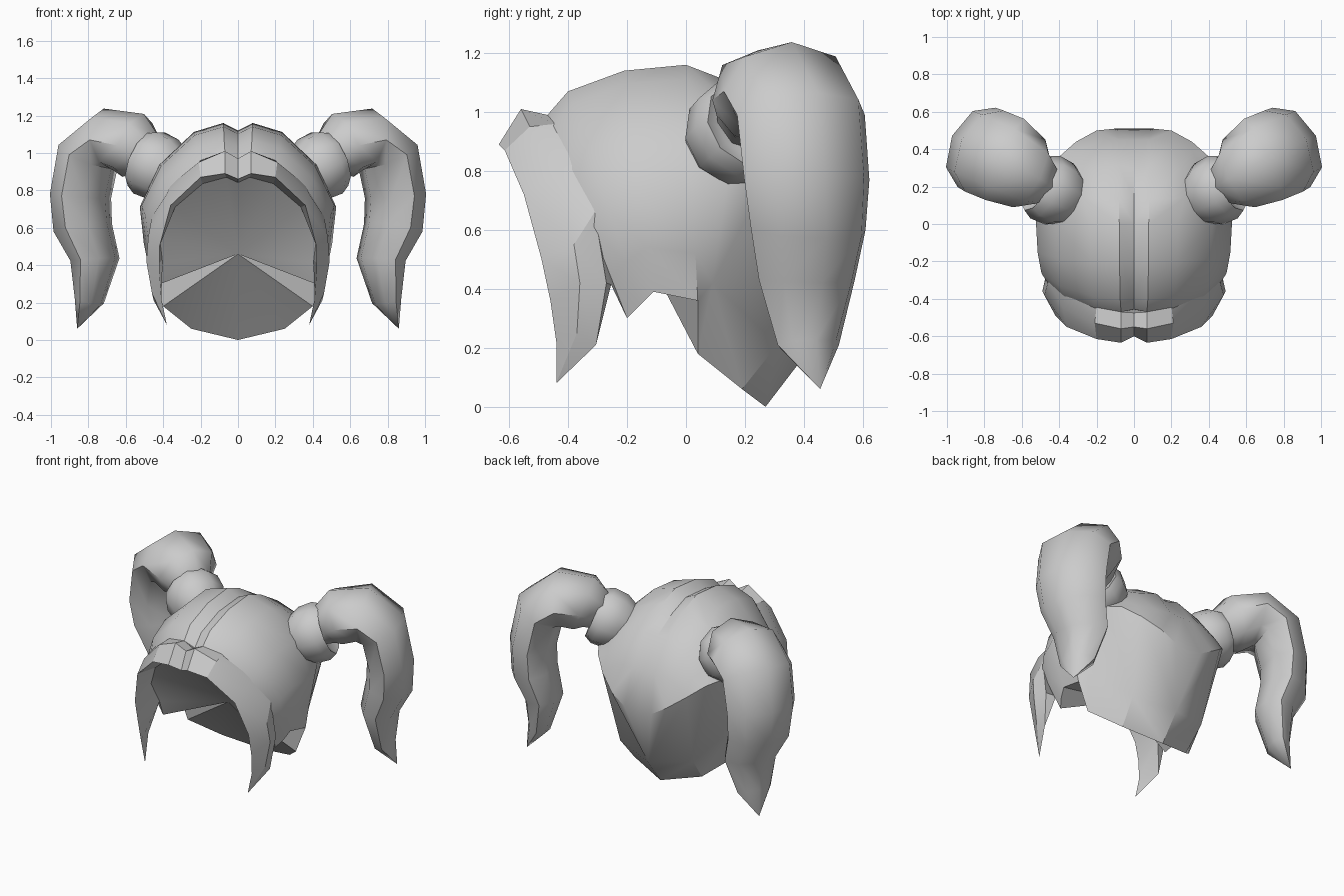
import bpy
import bmesh
import math
from mathutils import Vector

cube = bpy.data.objects.get("Cube")
if cube:
    bpy.data.objects.remove(cube, do_unlink=True)


def make_material(name, level):
    material = bpy.data.materials.new(name)
    material.use_nodes = True
    colour = (level, level, level, 1)
    material.diffuse_color = colour
    material.node_tree.nodes["Principled BSDF"].inputs["Base Color"].default_value = colour
    return material


hair_grey = make_material("hair grey", 0.6)


def build_surface(name, strips, symmetric=False, smooth_angle=35):
    """Skin every strip of point rows with quads, weld them and shade the result."""
    bm = bmesh.new()
    for rows in strips:
        for row, following in zip(rows, rows[1:]):
            for i in range(len(row) - 1):
                corners = []
                for point in (row[i], row[i + 1], following[i + 1], following[i]):
                    point = Vector(point)
                    if all((point - other).length > 0.001 for other in corners):
                        corners.append(point)
                if len(corners) > 2:
                    bm.faces.new([bm.verts.new(corner) for corner in corners])
    if symmetric:
        copy = bmesh.ops.duplicate(bm, geom=bm.verts[:] + bm.edges[:] + bm.faces[:])
        for item in copy["geom"]:
            if isinstance(item, bmesh.types.BMVert):
                item.co.x = -item.co.x
    bmesh.ops.remove_doubles(bm, verts=bm.verts[:], dist=0.001)
    bmesh.ops.recalc_face_normals(bm, faces=bm.faces[:])
    mesh = bpy.data.meshes.new(name)
    bm.to_mesh(mesh)
    bm.free()
    mesh.materials.append(hair_grey)
    obj = bpy.data.objects.new(name, mesh)
    bpy.context.collection.objects.link(obj)
    bpy.ops.object.select_all(action="DESELECT")
    obj.select_set(True)
    bpy.context.view_layer.objects.active = obj
    bpy.ops.object.shade_smooth_by_angle(angle=math.radians(smooth_angle))


# Half arch from the centre parting down to the lower edge of the hair
ARCH_WIDTH = (0, .15, .45, .8, 1, .96, .9)
ARCH_DROP = (.05, 0, .06, .28, .56, .8, 1)


def arch(y_top, y_bottom, z_top, z_bottom, half_width):
    points = []
    for across, drop in zip(ARCH_WIDTH, ARCH_DROP):
        y = y_top + (y_bottom - y_top) * drop
        z = z_top + (z_bottom - z_top) * drop
        points.append((half_width * across, y, z))
    return points


# Hair cap: front rim, arches over the crown, then rows closing the back
rim = arch(-.47, -.2, .87, .3, .42)
front = arch(-.47, -.2, .99, .3, .46)
rim[-1] = front[-1]
brow = arch(-.4, -.155, 1.07, .345, .495)
crown = arch(-.21, -.11, 1.14, .39, .515)
middle = arch(0, .04, 1.16, .36, .525)
rear = [(0, .14, 1.07), (.08, .13, 1.11), (.27, .14, 1.04), (.41, .14, .92), (.49, .14, .76)]
upper_back = [(0, .3, .98), (.08, .31, 1), (.25, .3, .95), (.37, .28, .87), (.45, .28, .79)]
lower_back = [(0, .45, .8), (.08, .45, .8), (.2, .44, .79), (.31, .39, .8), (.4, .36, .77)]
crease = [(0, .51, .53), (.1, .51, .56), (.2, .5, .62), (.31, .44, .7), lower_back[-1]]

# Nape panel between the back crease and the bottom edge, slightly bulged halfway
nape_side, nape_corner, nape_tip = (.4, .04, .18), (.25, .19, .06), (0, .27, 0)
bulge_side, bulge_corner, bulge_tip = (.44, .09, .42), (.27, .31, .21), (0, .4, .17)
panel_top = [middle[5], rear[4], upper_back[4]] + crease[::-1]
panel_bulge = [middle[6]] + [bulge_side] * 2 + [bulge_corner] * 2 + [bulge_tip] * 3
panel_bottom = [middle[6]] + [nape_side] * 2 + [nape_corner] * 2 + [nape_tip] * 3
corner_fill = [[middle[4], rear[4]], [middle[5], rear[4]]]

# Inner hollow: fan from the whole open edge to one point inside
edge = rim + [row[-1] for row in (brow, crown, middle)] + [nape_side, nape_corner, nape_tip]
hollow_centre = (0, -.106, .46)

build_surface("hair_cap", [
    [rim, front, brow, crown, middle],
    [middle[:5], rear, upper_back, lower_back, crease],
    corner_fill,
    [panel_top, panel_bulge, panel_bottom],
    [edge, [hollow_centre] * len(edge)],
], symmetric=True)

# Fringe band: front edge, ridge and back edge meeting at a pointed strand
strand_tip = (.38, -.44, .08)
band_front = [(0, -.6, .86), (.07, -.635, .89), (.2, -.615, .87), (.36, -.55, .72),
              (.42, -.49, .5), (.42, -.46, .36), (.41, -.44, .22), strand_tip]
band_ridge = [(0, -.55, .97), (.07, -.56, 1.01), (.21, -.53, .95), (.38, -.45, .78),
              (.48, -.38, .55), (.49, -.36, .42), (.46, -.37, .25), strand_tip]
band_back = [(0, -.475, .96), (.07, -.47, .99), (.2, -.44, .96), (.36, -.36, .83),
             (.46, -.31, .66), (.47, -.27, .42), (.45, -.305, .21), strand_tip]
band_inner = rim[:6] + band_back[6:]
build_surface("fringe_band", [[band_front, band_ridge, band_back, band_inner, band_front]],
              symmetric=True, smooth_angle=25)


# Rings shared by the ties and pigtails
SIDEWAYS = Vector((-.43, .9, 0)).normalized()


def ring(centre, tangent, wide, thick, inner_scale, sides, side):
    outward = tangent.cross(SIDEWAYS).normalized()
    points = []
    for i in range(sides + 1):
        angle = math.tau * (i % sides) / sides
        depth = thick * math.sin(angle)
        if depth < 0:
            depth *= inner_scale
        point = centre + SIDEWAYS * wide * math.cos(angle) + outward * depth
        points.append((point.x * side, point.y, point.z))
    return points


# Hair tie: barrel profile as (distance along axis, radius)
tie_axis = Vector((.81, .4, .37)).normalized()
tie_centre = Vector((.45, .185, .935)) 
tie_profile = [(-.12, 0), (-.12, .15), (-.06, .18), (.03, .185), (.08, .16), (.05, .11), (.05, 0)]

# Pigtail: centre, half width and half thickness from tie to tip
pigtail_path = [
    ((.47, .2, .95), .1, .1),
    ((.51, .23, .99), .14, .14),
    ((.56, .27, 1.04), .2, .18),
    ((.69, .345, 1.07), .24, .17),
    ((.8, .39, .99), .24, .155),
    ((.842, .41, .77), .235, .145),
    ((.83, .415, .6), .215, .145),
    ((.765, .41, .43), .18, .12),
    ((.795, .415, .21), .115, .07),
    ((.86, .455, .06), 0, 0),
]

for side, label in ((1, "left"), (-1, "right")):
    tie_rings = [ring(tie_centre + tie_axis * along, tie_axis, radius, radius, 1, 10, side)
                 for along, radius in tie_profile]
    build_surface(label + "_hair_tie", [tie_rings], smooth_angle=40)

    centres = [Vector(entry[0]) for entry in pigtail_path]
    last = len(centres) - 1
    tail_rings = []
    for i, (_, wide, thick) in enumerate(pigtail_path):
        tangent = centres[min(i + 1, last)] - centres[max(i - 1, 0)]
        tail_rings.append(ring(centres[i], tangent, wide, thick, 1, 8, side))
    build_surface(label + "_pigtail", [tail_rings], smooth_angle=50)
